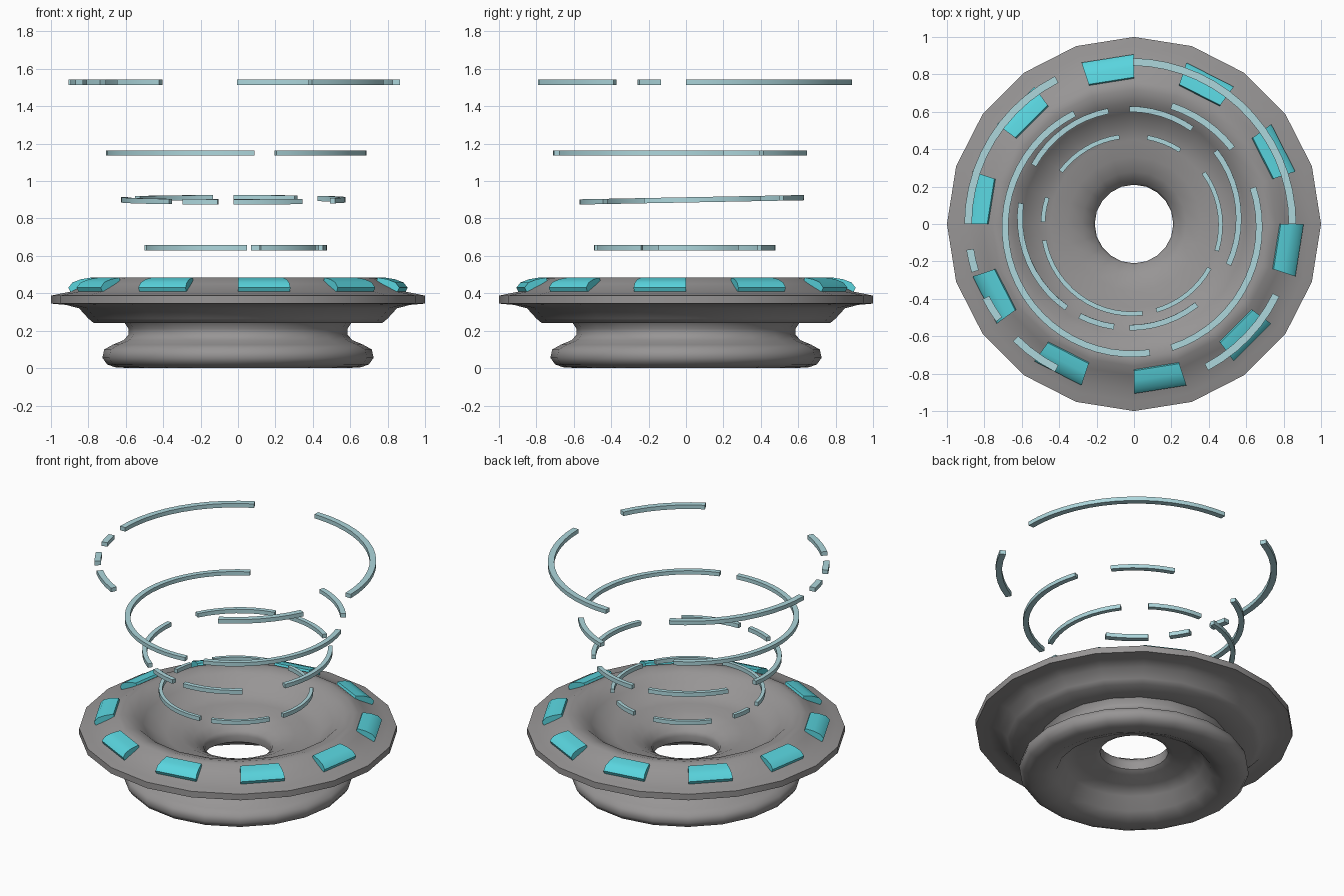
import bpy
import bmesh
from math import cos, sin, radians

if "Cube" in bpy.data.objects:
    bpy.data.objects.remove(bpy.data.objects["Cube"], do_unlink=True)


def material(name, rgb):
    mat = bpy.data.materials.new(name)
    mat.use_nodes = True
    mat.diffuse_color = (*rgb, 1)
    mat.node_tree.nodes["Principled BSDF"].inputs["Base Color"].default_value = (*rgb, 1)
    return mat


GREY = material("hull grey", (0.31, 0.30, 0.30))
CYAN = material("window cyan", (0.10, 0.66, 0.73))
PALE = material("ring pale blue", (0.42, 0.68, 0.72))


def sweep(bm, profile, start, end, steps):
    """Turn a closed (radius, height) profile from start to end degrees."""
    full = end - start >= 360
    rows = []
    for i in range(steps if full else steps + 1):
        a = radians(start + (end - start) * i / steps)
        rows.append([bm.verts.new((r * cos(a), r * sin(a), z)) for r, z in profile])
    n = len(profile)
    for i in range(steps):
        a, b = rows[i], rows[(i + 1) % len(rows)]
        for j in range(n):
            k = (j + 1) % n
            bm.faces.new((a[j], b[j], b[k], a[k]))
    if not full:
        bm.faces.new(rows[0])
        bm.faces.new(rows[-1])


def finish(bm, name, mat, angle):
    bmesh.ops.recalc_face_normals(bm, faces=bm.faces)
    mesh = bpy.data.meshes.new(name)
    bm.to_mesh(mesh)
    bm.free()
    mesh.materials.append(mat)
    obj = bpy.data.objects.new(name, mesh)
    bpy.context.collection.objects.link(obj)
    bpy.ops.object.select_all(action="DESELECT")
    obj.select_set(True)
    bpy.context.view_layer.objects.active = obj
    bpy.ops.object.shade_smooth_by_angle(angle=radians(angle))
    return obj


# Hull: one closed profile, from the bottom ring outwards, over the rim and into the hole
hull_profile = [
    (0.58, 0.0), (0.66, 0.005), (0.70, 0.02), (0.725, 0.055), (0.715, 0.10),
    (0.67, 0.125), (0.61, 0.15), (0.585, 0.18), (0.585, 0.21), (0.605, 0.24),
    (0.77, 0.24), (0.80, 0.265), (0.85, 0.32), (0.92, 0.338), (1.0, 0.345),
    (1.0, 0.387), (0.95, 0.398), (0.89, 0.41), (0.81, 0.45), (0.76, 0.48),
    (0.72, 0.485), (0.65, 0.465), (0.60, 0.42), (0.53, 0.365), (0.45, 0.345),
    (0.36, 0.335), (0.28, 0.30), (0.22, 0.26), (0.21, 0.23), (0.215, 0.185),
    (0.25, 0.165), (0.36, 0.155), (0.44, 0.12), (0.49, 0.04),
]
bm = bmesh.new()
sweep(bm, hull_profile, 0, 360, 20)
finish(bm, "hull", GREY, 50)

# Windows: raised rounded blocks on every second facet of the rim
window_profile = [
    (0.895, 0.405), (0.907, 0.43), (0.885, 0.458), (0.84, 0.475), (0.785, 0.484),
    (0.775, 0.46),
]
bm = bmesh.new()
for k in range(10):
    sweep(bm, window_profile, 18 + 36 * k, 36 + 36 * k, 1)
finish(bm, "rim_windows", CYAN, 40)


# Floating rings: broken arcs of rectangular section
def broken_ring(name, centre, outer, width, height, arcs, tilt=0):
    bm = bmesh.new()
    h, inner = height / 2, outer - width
    section = [(outer, -h), (outer, h), (inner, h), (inner, -h)]
    for start, end in arcs:
        sweep(bm, section, start, end, max(2, round((end - start) / 6)))
    ring = finish(bm, name, PALE, 30)
    ring.location = centre
    ring.rotation_euler.x = radians(tilt)


broken_ring("top_ring", (-0.02, 0, 1.528), 0.887, 0.04, 0.028,
            [(0, 89), (117, 180), (189, 197), (207, 216), (225, 243), (298, 334)])
broken_ring("upper_ring", (-0.01, -0.015, 1.15), 0.697, 0.035, 0.026,
            [(38, 72), (117, 278), (288, 378)])
broken_ring("middle_ring", (-0.025, 0.03, 0.90), 0.60, 0.03, 0.028,
            [(55, 90), (101, 151), (172, 235), (243, 262), (270, 308), (335, 398)], tilt=1.1)
broken_ring("lower_ring", (-0.012, -0.005, 0.643), 0.487, 0.024, 0.028,
            [(57, 80), (98, 143), (162, 178), (190, 277), (286, 331), (343, 396)])
